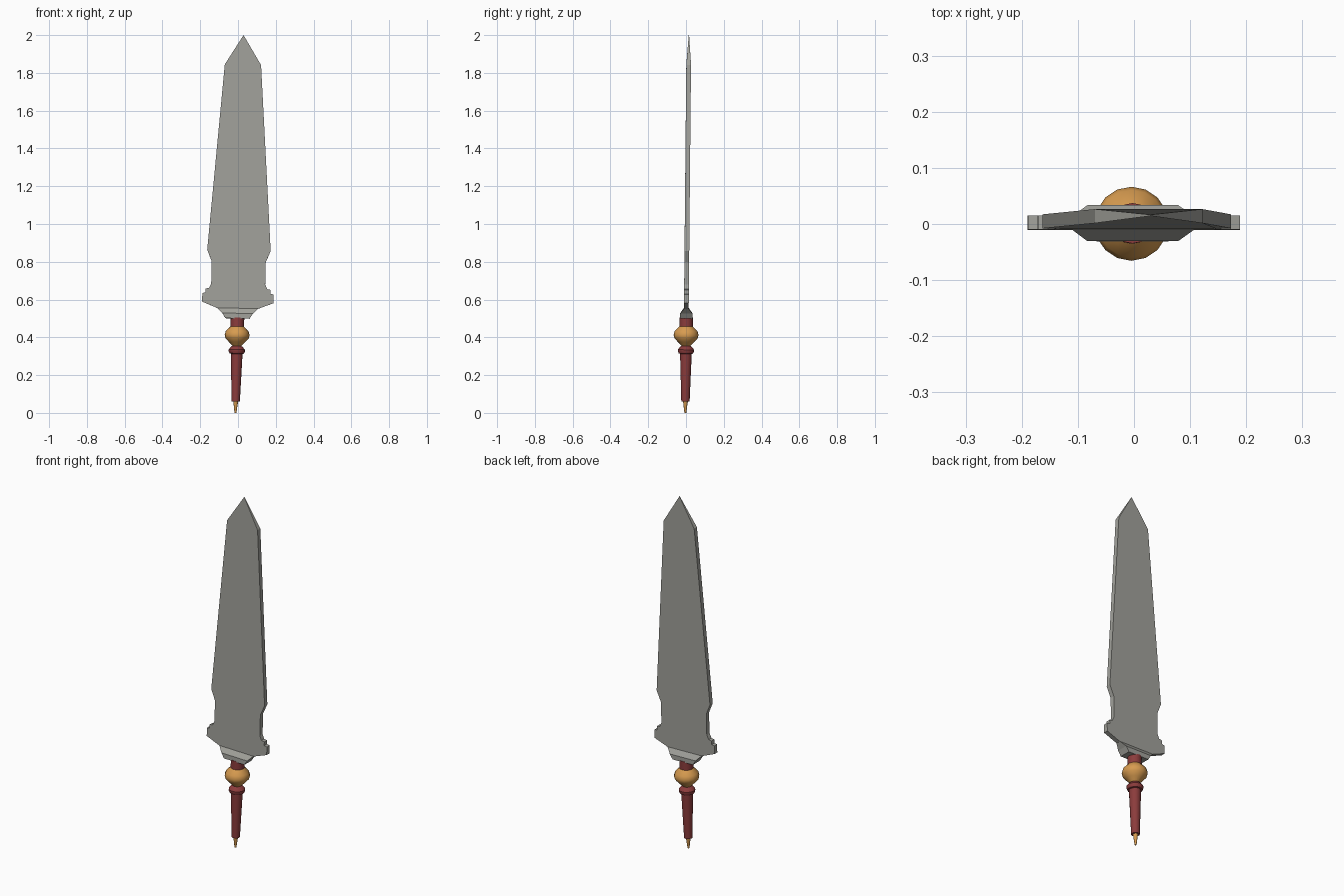
import bpy, bmesh, math
from mathutils import Matrix

if "Cube" in bpy.data.objects:
    bpy.data.objects.remove(bpy.data.objects["Cube"])

# The whole weapon leans slightly to the right and to the back
LEAN = Matrix(((1, 0, 0.0215, -0.0135),
               (0, 1, 0.0095, -0.0035),
               (-0.0215, -0.0095, 1, 0),
               (0, 0, 0, 1)))


def material(name, rgb):
    m = bpy.data.materials.new(name)
    m.diffuse_color = (*rgb, 1)
    m.use_nodes = True
    m.node_tree.nodes["Principled BSDF"].inputs["Base Color"].default_value = m.diffuse_color
    return m


STEEL = material("steel grey", (0.36, 0.36, 0.33))
GOLD = material("warm gold", (0.68, 0.33, 0.08))
RED = material("dark red", (0.26, 0.045, 0.045))


def finish(name, bm, mat, smooth=False):
    bmesh.ops.recalc_face_normals(bm, faces=bm.faces)
    bm.transform(LEAN)
    me = bpy.data.meshes.new(name)
    bm.to_mesh(me)
    bm.free()
    me.materials.append(mat)
    ob = bpy.data.objects.new(name, me)
    bpy.context.collection.objects.link(ob)
    if smooth:
        bpy.ops.object.select_all(action='DESELECT')
        ob.select_set(True)
        bpy.context.view_layer.objects.active = ob
        bpy.ops.object.shade_smooth_by_angle(angle=math.radians(35))
    return ob


def loft(name, rings, mat, smooth=False):
    """Skin a list of closed rings and cap both ends."""
    bm = bmesh.new()
    loops = [[bm.verts.new(p) for p in ring] for ring in rings]
    n = len(loops[0])
    for a, b in zip(loops, loops[1:]):
        for i in range(n):
            j = (i + 1) % n
            bm.faces.new((a[i], a[j], b[j], b[i]))
    bm.faces.new(loops[0])
    bm.faces.new(loops[-1])
    return finish(name, bm, mat, smooth)


def lathe(name, profile, mat, sides=16):
    rings = [[(r * math.cos(2 * math.pi * i / sides),
               r * math.sin(2 * math.pi * i / sides), z) for i in range(sides)]
             for r, z in profile]
    return loft(name, rings, mat, True)


# Blade: right half outline (x, z), mirrored, two flat sides, thin tip
half = [(0.108, 0.553), (0.189, 0.585), (0.189, 0.631), (0.172, 0.634),
        (0.172, 0.655), (0.154, 0.658), (0.143, 0.683), (0.143, 0.80),
        (0.168, 0.86), (0.096, 1.843)]
outline = half + [(0, 2.0)] + [(-x, z) for x, z in reversed(half)]


def side(s):
    return [(x, s * (0.001 if z > 1.9 else 0.0125), z) for x, z in outline]


loft("blade", [side(-1), side(1)], STEEL)

# Flared collar under the blade
loft("blade_collar",
     [[(-x, -y, z), (x, -y, z), (x, y, z), (-x, y, z)]
      for x, y, z in ((0.108, 0.0125, 0.554), (0.081, 0.032, 0.527),
                      (0.064, 0.032, 0.50))], STEEL)

# Handle parts, top to bottom
lathe("upper_grip", [(0.036, 0.505), (0.036, 0.44)], RED)
lathe("grip_ball", [(0.036, 0.457), (0.060, 0.433), (0.066, 0.413),
                    (0.062, 0.396), (0.044, 0.376), (0.018, 0.350)], GOLD)
lathe("grip_ring", [(0.016, 0.358), (0.030, 0.351), (0.043, 0.335),
                    (0.043, 0.326), (0.038, 0.315), (0.030, 0.312)], RED)
lathe("lower_grip", [(0.031, 0.318), (0.022, 0.06)], RED)
lathe("pommel_spike", [(0.013, 0.062), (0.010, 0.04), (0.005, 0.0)], GOLD)
